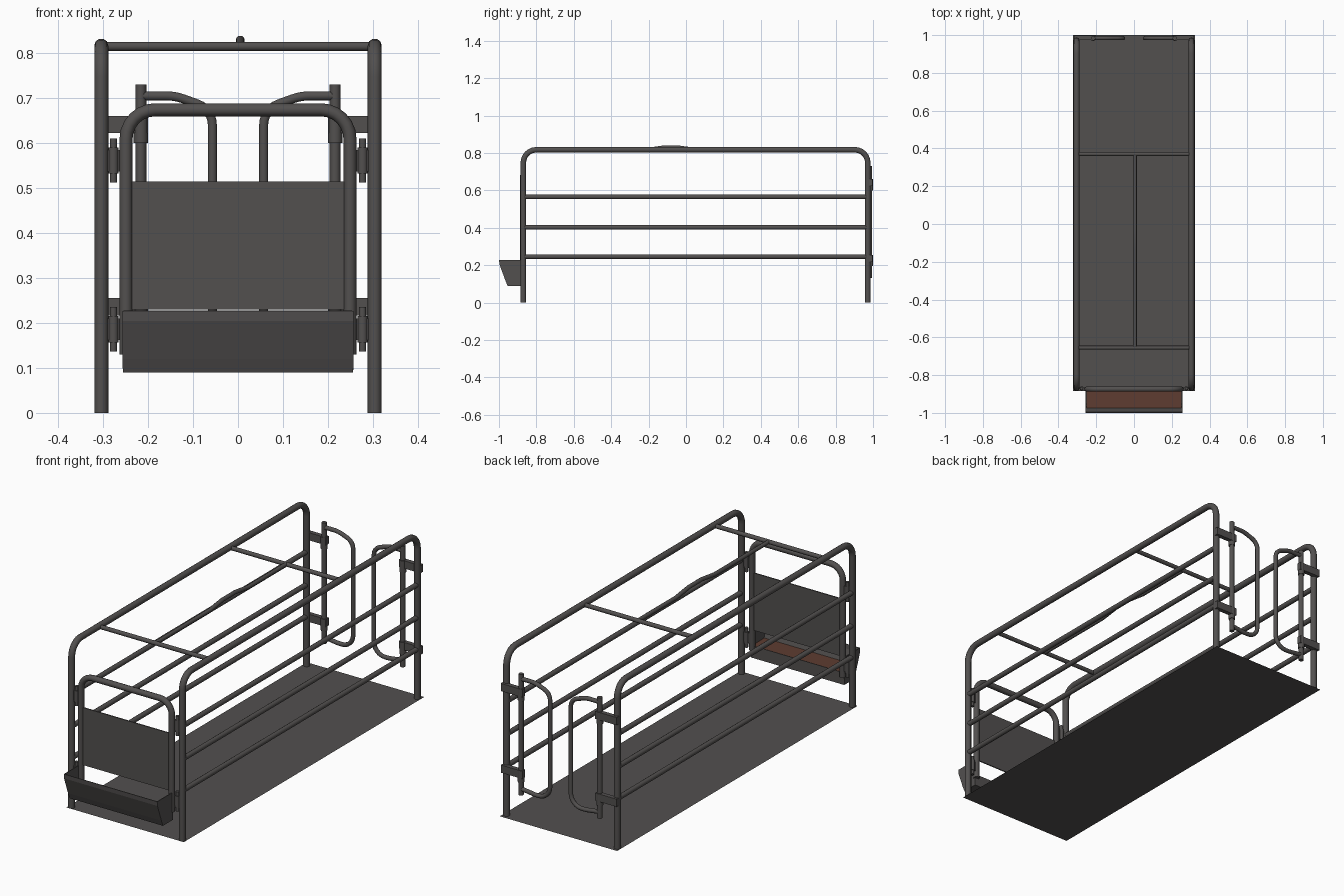
import bpy, bmesh, math
from mathutils import Vector

if "Cube" in bpy.data.objects:
    bpy.data.objects.remove(bpy.data.objects["Cube"])


def fillet(pts, radii, n=6):
    """Round the inner corners of a path."""
    pts = [Vector(p) for p in pts]
    out = [pts[0]]
    for i in range(1, len(pts) - 1):
        r = radii[i - 1]
        p = pts[i]
        if r == 0:
            out.append(p)
            continue
        a = (pts[i - 1] - p).normalized()
        b = (pts[i + 1] - p).normalized()
        half = a.angle(b) / 2
        d = r / math.tan(half)
        c = p + (a + b).normalized() * (r / math.sin(half))
        u, v = p + a * d - c, p + b * d - c
        ang = u.angle(v)
        for k in range(n + 1):
            t = k / n
            out.append(c + (u * math.sin((1 - t) * ang) + v * math.sin(t * ang)) / math.sin(ang))
    out.append(pts[-1])
    return out


def tube(name, pts, r, radii=None):
    path = fillet(pts, radii or [0] * (len(pts) - 2))
    cu = bpy.data.curves.new(name, 'CURVE')
    cu.dimensions = '3D'
    cu.bevel_depth = r
    cu.bevel_resolution = 3
    cu.use_fill_caps = True
    sp = cu.splines.new('POLY')
    sp.points.add(len(path) - 1)
    for q, p in zip(sp.points, path):
        q.co = (*p, 1)
    ob = bpy.data.objects.new(name, cu)
    bpy.context.collection.objects.link(ob)
    bpy.ops.object.select_all(action='DESELECT')
    ob.select_set(True)
    bpy.context.view_layer.objects.active = ob
    bpy.ops.object.convert(target='MESH')
    bpy.ops.object.shade_smooth_by_angle(angle=math.radians(40))
    return ob


def mesh(name, verts, faces):
    me = bpy.data.meshes.new(name)
    me.from_pydata(verts, [], faces)
    ob = bpy.data.objects.new(name, me)
    bpy.context.collection.objects.link(ob)
    return ob


def box(name, lo, hi):
    bm = bmesh.new()
    bmesh.ops.create_cube(bm, size=1)
    for v in bm.verts:
        v.co = [l + (c + 0.5) * (h - l) for l, h, c in zip(lo, hi, v.co)]
    me = bpy.data.meshes.new(name)
    bm.to_mesh(me)
    bm.free()
    ob = bpy.data.objects.new(name, me)
    bpy.context.collection.objects.link(ob)
    return ob


# floor sheet
mesh("floor", [(-.322, -.885, 0), (.322, -.885, 0), (.322, 1, 0), (-.322, 1, 0)], [(0, 1, 2, 3)])

F, B, X = -.87, .972, .304   # front post y, back post y, side frame x

for s, side in ((-1, "left"), (1, "right")):
    # side frame with rounded top corners and three rails
    tube(f"{side}_frame", [(s * X, F, 0), (s * X, F, .817), (s * X, B, .817), (s * X, B, 0)],
         .0155, [.07, .07])
    for i, z in enumerate((.245, .402, .565)):
        tube(f"{side}_rail_{i}", [(s * X, F, z), (s * X, B, z)], .0125)

    # rear swing gate: pivot rod and rounded loop
    gy = .984
    tube(f"{side}_rear_pivot", [(s * .216, gy, .13), (s * .216, gy, .73)], .012)
    tube(f"{side}_rear_loop", [(s * .216, gy, .705), (s * .14, gy, .705), (s * .057, gy, .675),
                               (s * .057, gy, .15), (s * .14, gy, .15), (s * .216, gy, .16)],
         .0105, [.12, .05, .06, .1])

    # rear brackets and sleeves
    for i, z in enumerate((.205, .61)):
        box(f"{side}_rear_bracket_{i}", (min(s * .2, s * .318), .976, z + .012),
            (max(s * .2, s * .318), .998, z + .05))
        tube(f"{side}_rear_sleeve_{i}", [(s * .216, gy, z - .01), (s * .216, gy, z + .05)], .016)

    # front gate hinges: pin, knuckle and small plates
    for i, z in enumerate((.137, .512)):
        tube(f"{side}_hinge_pin_{i}", [(s * .277, F, z), (s * .277, F, z + .098)], .008)
        tube(f"{side}_hinge_knuckle_{i}", [(s * .277, F, z + .02), (s * .277, F, z + .078)], .0115)
        box(f"{side}_hinge_plate_{i}", (min(s * .255, s * .3), F - .004, z + .025),
            (max(s * .255, s * .3), F + .004, z + .073))

# top cross bars and the centre bar with its raised middle
for n, y in (("front", -.655), ("back", .37)):
    tube(f"{n}_cross_bar", [(-X, y, .815), (X, y, .815)], .0105)
tube("centre_bar", [(.005, -.655, .815), (.005, -.23, .815), (.005, -.13, .829), (.005, -.03, .829),
                    (.005, .07, .815), (.005, .37, .815)], .01)

# front gate hoop and panel
tube("front_gate_hoop", [(-.249, F - .004, .13), (-.249, F - .004, .674), (.249, F - .004, .674),
                         (.249, F - .004, .13)], .0145, [.065, .065])
box("front_panel", (-.242, -.877, .23), (.242, -.871, .515))

# feed trough: bent sheet with closed ends
prof = [(-.998, .227), (-.996, .205), (-.987, .18), (-.976, .15), (-.965, .12), (-.953, .091),
        (-.876, .091), (-.876, .15)]
n = len(prof)
verts = [(x, y, z) for x in (-.255, .255) for y, z in prof] + [(-.255, -.876, .227), (.255, -.876, .227)]
faces = [(i, i + 1, n + i + 1, n + i) for i in range(n - 1)]
faces += [tuple(range(n)) + (2 * n,), tuple(range(n, 2 * n)) + (2 * n + 1,)]
trough = mesh("feed_trough", verts, faces)
bm = bmesh.new()
bm.from_mesh(trough.data)
bmesh.ops.recalc_face_normals(bm, faces=bm.faces)
bm.to_mesh(trough.data)
bm.free()
sol = trough.modifiers.new("thickness", 'SOLIDIFY')
sol.thickness = .004
sol.offset = 0

# brown feed in the trough
feed = mesh("feed", [(-.252, -.973, .15), (.252, -.973, .15), (.252, -.879, .148), (-.252, -.879, .148)],
            [(0, 1, 2, 3)])
brown = bpy.data.materials.new("feed_brown")
brown.diffuse_color = (.11, .045, .03, 1)
brown.use_nodes = True
brown.node_tree.nodes["Principled BSDF"].inputs["Base Color"].default_value = brown.diffuse_color
feed.data.materials.append(brown)

# dark steel for everything else
steel = bpy.data.materials.new("dark_steel")
steel.diffuse_color = (.085, .08, .078, 1)
steel.use_nodes = True
steel.node_tree.nodes["Principled BSDF"].inputs["Base Color"].default_value = steel.diffuse_color
for ob in bpy.context.scene.objects:
    if ob.name != "feed":
        ob.data.materials.append(steel)
